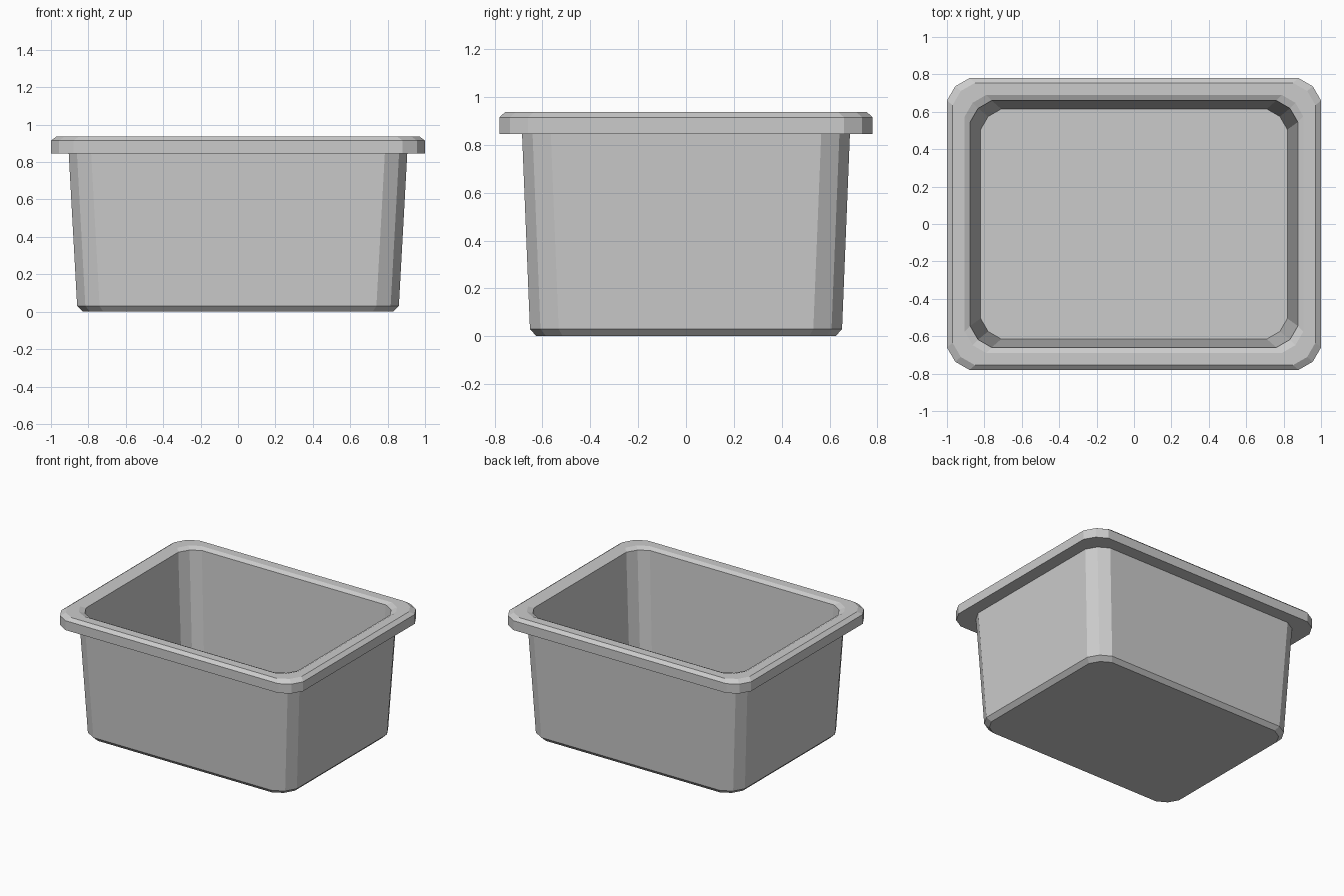
import bpy, bmesh

if "Cube" in bpy.data.objects:
    bpy.data.objects.remove(bpy.data.objects["Cube"])

MID = 0.366  # inset of the middle corner point, giving three equal 30 degree turns

def ring(bm, hx, hy, r, z):
    """Rectangle with each corner cut by two facets."""
    corner = [(0, r), (MID * r, MID * r), (r, 0)]
    verts = []
    for sx, sy in [(1, 1), (-1, 1), (-1, -1), (1, -1)]:
        for dx, dy in corner if sx == sy else corner[::-1]:
            verts.append(bm.verts.new((sx * (hx - dx), sy * (hy - dy), z)))
    return verts

# Profile from underside, up the outside, over the rim, down to the inner floor:
# half width, half depth, corner size, height
profile = [
    (0.83, 0.625, 0.11, 0.0),
    (0.86, 0.652, 0.12, 0.03),
    (0.905, 0.685, 0.12, 0.845),
    (1.0, 0.78, 0.12, 0.845),
    (1.0, 0.78, 0.12, 0.915),
    (0.97, 0.755, 0.12, 0.937),
    (0.905, 0.69, 0.115, 0.937),
    (0.876, 0.66, 0.115, 0.922),
    (0.82, 0.615, 0.11, 0.06),
]

bm = bmesh.new()
rings = [ring(bm, *p) for p in profile]
n = len(rings[0])
for a, b in zip(rings, rings[1:]):
    for i in range(n):
        j = (i + 1) % n
        bm.faces.new((a[i], a[j], b[j], b[i]))
# Underside and inner floor
bm.faces.new(rings[0][::-1])
bm.faces.new(rings[-1])
bmesh.ops.recalc_face_normals(bm, faces=bm.faces)

mesh = bpy.data.meshes.new("storage_tub")
bm.to_mesh(mesh)
bm.free()
tub = bpy.data.objects.new("storage_tub", mesh)
bpy.context.collection.objects.link(tub)
